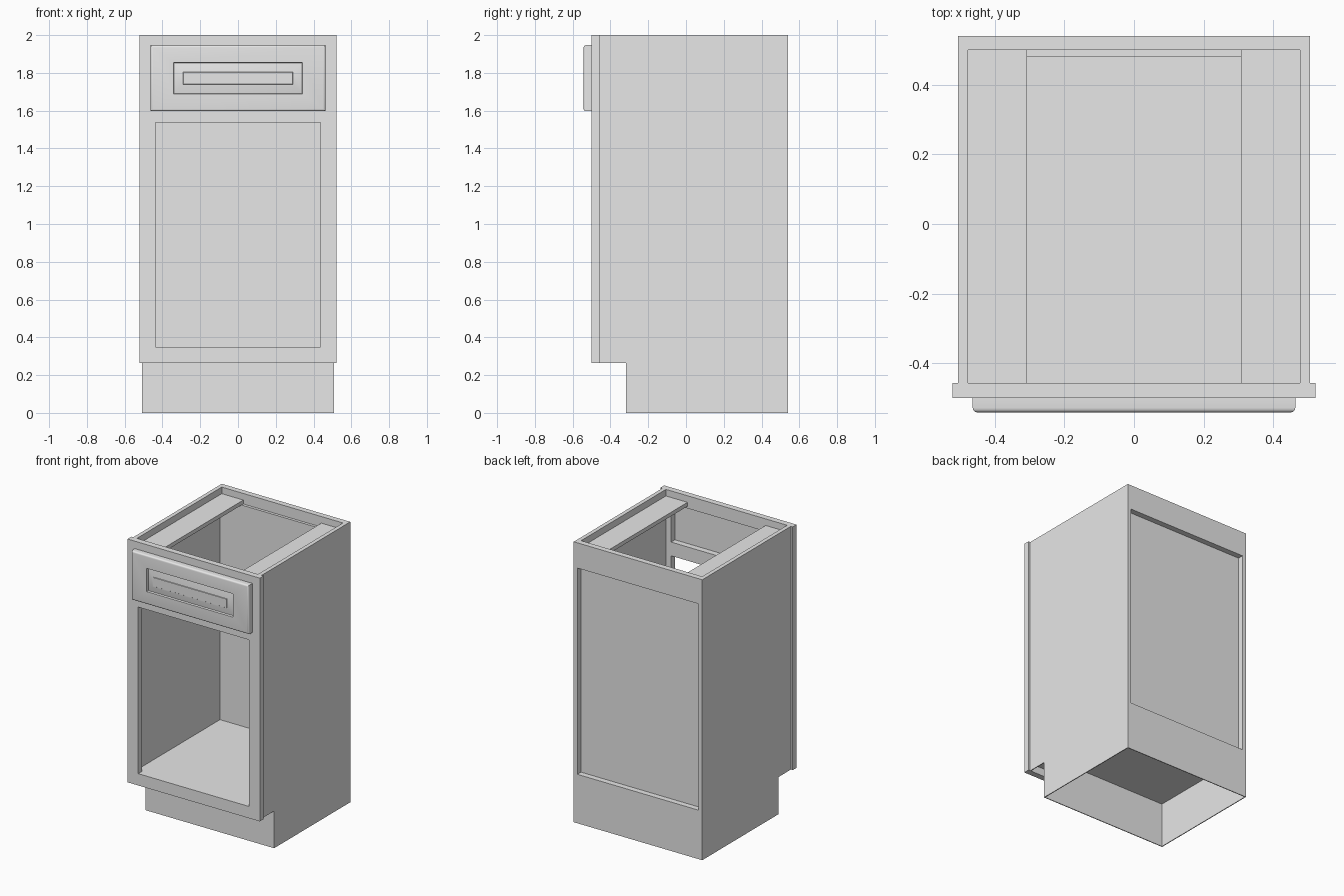
import bpy, bmesh, math

if "Cube" in bpy.data.objects:
    bpy.data.objects.remove(bpy.data.objects["Cube"], do_unlink=True)

paint = bpy.data.materials.new("cabinet_grey")
paint.use_nodes = True
grey = (0.8, 0.8, 0.8, 1.0)
paint.diffuse_color = grey
paint.node_tree.nodes["Principled BSDF"].inputs["Base Color"].default_value = grey


def finish(name, bm):
    bmesh.ops.recalc_face_normals(bm, faces=bm.faces)
    mesh = bpy.data.meshes.new(name)
    bm.to_mesh(mesh)
    bm.free()
    mesh.materials.append(paint)
    obj = bpy.data.objects.new(name, mesh)
    bpy.context.collection.objects.link(obj)
    return obj


def box(name, x, y, z):
    """Box from (min, max) pairs."""
    bm = bmesh.new()
    bmesh.ops.create_cube(bm, size=1)
    for v in bm.verts:
        v.co = [pair[1] if c > 0 else pair[0] for c, pair in zip(v.co, (x, y, z))]
    return finish(name, bm)


def extrude_side(name, profile, half):
    """Extrude a y-z outline across x."""
    bm = bmesh.new()
    face = bm.faces.new([bm.verts.new((-half, y, z)) for y, z in profile])
    new = bmesh.ops.extrude_face_region(bm, geom=[face])["geom"]
    moved = [g for g in new if isinstance(g, bmesh.types.BMVert)]
    bmesh.ops.translate(bm, verts=moved, vec=(2 * half, 0, 0))
    return finish(name, bm)


def cut(obj, x, y, z):
    cutter = box("cutter", x, y, z)
    cutter.hide_render = True
    mod = obj.modifiers.new("cut", "BOOLEAN")
    mod.operation = "DIFFERENCE"
    mod.solver = "EXACT"
    mod.object = cutter
    bpy.context.view_layer.objects.active = obj
    bpy.ops.object.modifier_apply(modifier=mod.name)
    bpy.data.objects.remove(cutter, do_unlink=True)


OUT, INN = 0.507, 0.478          # outer and inner half width
FRONT, BACK = -0.457, 0.541      # carcass depth
KICK, LOW = -0.317, 0.265        # toe space
FLOOR, UNDER = 0.349, 0.32       # shelf top and underside
SKIN = 0.006

# Carcass: notched solid, hollowed above and below the floor
carcass = extrude_side("carcass", [(KICK, 0), (BACK, 0), (BACK, 2), (FRONT, 2),
                                   (FRONT, LOW), (KICK, LOW)], OUT)
inside = (-INN, INN)
cut(carcass, inside, (-1, 0.5), (FLOOR, 3))
cut(carcass, inside, (0.4, 1), (FLOOR, 1.82))
hollow = (-OUT + SKIN, OUT - SKIN)
cut(carcass, hollow, (KICK + SKIN, BACK - SKIN), (-1, UNDER))
cut(carcass, hollow, (-1, KICK), (0.1, UNDER))

# Back panel and the two top stretchers
box("back_panel", inside, (0.48, 0.5), (FLOOR, 1.925))
for side, name in ((-1, "right_stretcher"), (1, "left_stretcher")):
    box(name, sorted((side * 0.308, side * INN)), (FRONT, 0.5), (1.925, 1.953))

# Face frame with door and drawer openings
frame = box("face_frame", (-0.522, 0.522), (-0.5, FRONT), (LOW, 2))
opening = (-0.437, 0.437)
cut(frame, opening, (-1, 0), (FLOOR, 1.537))
cut(frame, opening, (-1, 0), (1.635, 1.91))

# Drawer front: nested rectangles from the back to the raised centre
rings = [(0.464, 0.175, -0.5)]
for i in range(5):                       # rounded outer edge
    a = math.pi / 2 * i / 4
    inset = 0.013 * (1 - math.cos(a))
    rings.append((0.464 - inset, 0.175 - inset, -0.529 - 0.013 * math.sin(a)))
rings += [(0.341, 0.083, -0.542), (0.339, 0.081, -0.526),
          (0.298, 0.04, -0.538), (0.291, 0.033, -0.538), (0.289, 0.031, -0.541)]
bm = bmesh.new()
loops = [[bm.verts.new((sx * w, y, 1.772 + sz * h))
          for sx, sz in ((-1, -1), (1, -1), (1, 1), (-1, 1))] for w, h, y in rings]
for a, b in zip(loops, loops[1:]):
    for k in range(4):
        n = (k + 1) % 4
        bm.faces.new((a[k], a[n], b[n], b[k]))
bm.faces.new(loops[0])
bm.faces.new(loops[-1])
drawer = finish("drawer_front", bm)
bpy.ops.object.select_all(action="DESELECT")
drawer.select_set(True)
bpy.context.view_layer.objects.active = drawer
bpy.ops.object.shade_smooth_by_angle(angle=math.radians(30))
